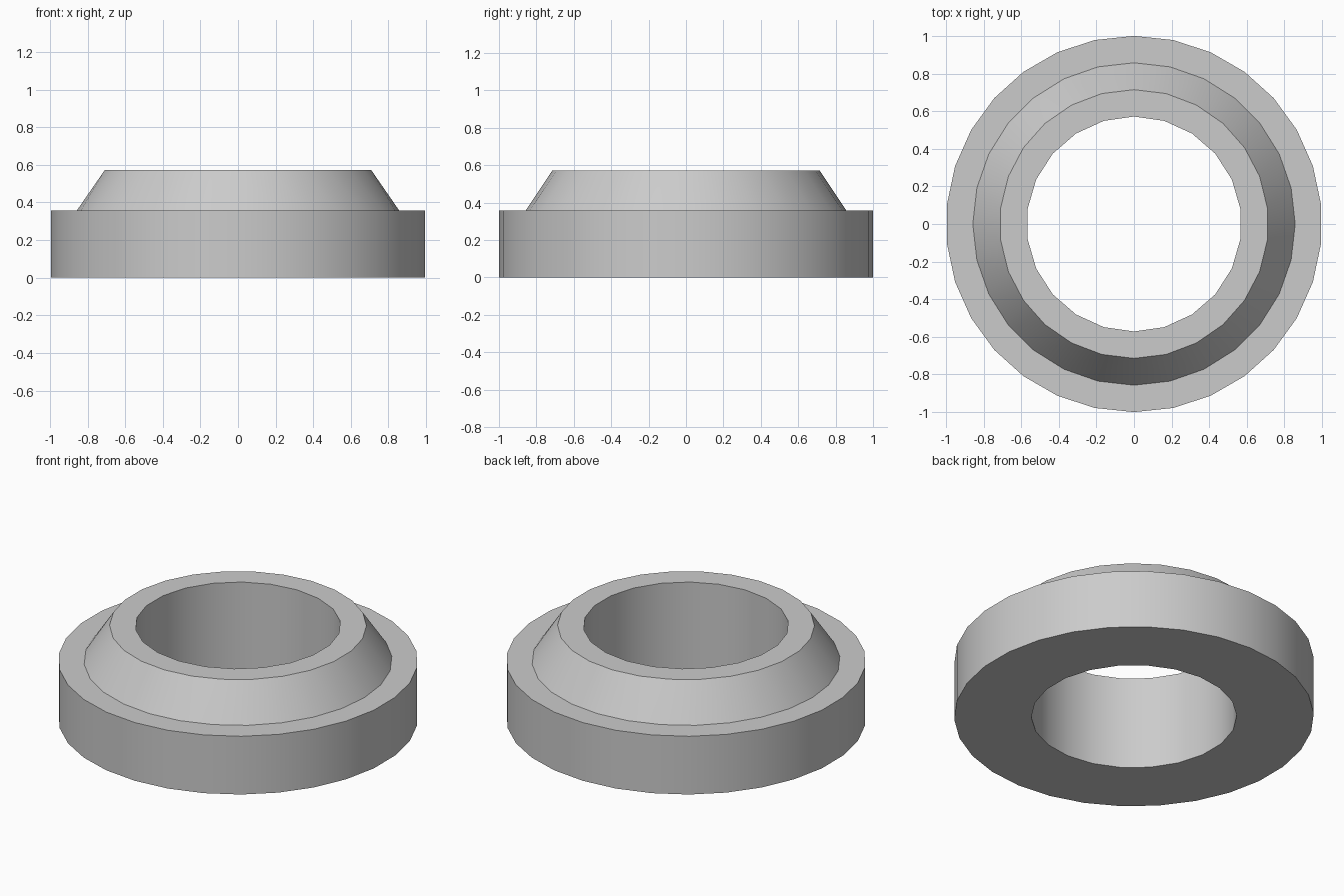
import bpy
import bmesh
import math

cube = bpy.data.objects.get("Cube")
if cube:
    bpy.data.objects.remove(cube, do_unlink=True)

# Plain grey material
grey = bpy.data.materials.new("light_grey")
grey.use_nodes = True
color = (0.6, 0.6, 0.6, 1)
grey.diffuse_color = color
grey.node_tree.nodes["Principled BSDF"].inputs["Base Color"].default_value = color

# Cross-section: radius, height, number of sides (finer on wider circles)
UNIT = 1 / 7
PROFILE = [
    (4 * UNIT, 0, 22),           # bore, bottom
    (7 * UNIT, 0, 30),           # flange, bottom
    (7 * UNIT, 2.5 * UNIT, 30),  # flange, top
    (6 * UNIT, 2.5 * UNIT, 28),  # cone, base
    (5 * UNIT, 4 * UNIT, 26),    # cone, top
    (4 * UNIT, 4 * UNIT, 22),    # bore, top
]


def make_ring(bm, radius, height, sides):
    """Circle of vertices starting at the back."""
    angles = [math.tau * i / sides for i in range(sides)]
    return [bm.verts.new((radius * math.sin(a), radius * math.cos(a), height))
            for a in angles]


def join_rings(bm, a, b):
    """Fill the band between two rings, whatever their side counts."""
    n, m = len(a), len(b)
    i = j = 0
    while i < n or j < m:
        step_a, step_b = (i + 1) * m, (j + 1) * n
        corners = [a[i % n], b[j % m]]
        if step_b <= step_a:
            j += 1
            corners.append(b[j % m])
        if step_a <= step_b:
            i += 1
            corners.append(a[i % n])
        bm.faces.new(corners)


# Flanged conical ring, one closed solid
bm = bmesh.new()
rings = [make_ring(bm, *point) for point in PROFILE]
for k, ring in enumerate(rings):
    join_rings(bm, ring, rings[(k + 1) % len(rings)])
bmesh.ops.recalc_face_normals(bm, faces=bm.faces[:])

mesh = bpy.data.meshes.new("flanged_ring")
bm.to_mesh(mesh)
bm.free()
mesh.materials.append(grey)
ring_object = bpy.data.objects.new("flanged_ring", mesh)
bpy.context.collection.objects.link(ring_object)

# Smooth round walls with crisp rims
bpy.ops.object.select_all(action='DESELECT')
ring_object.select_set(True)
bpy.context.view_layer.objects.active = ring_object
bpy.ops.object.shade_smooth_by_angle(angle=math.radians(30))
